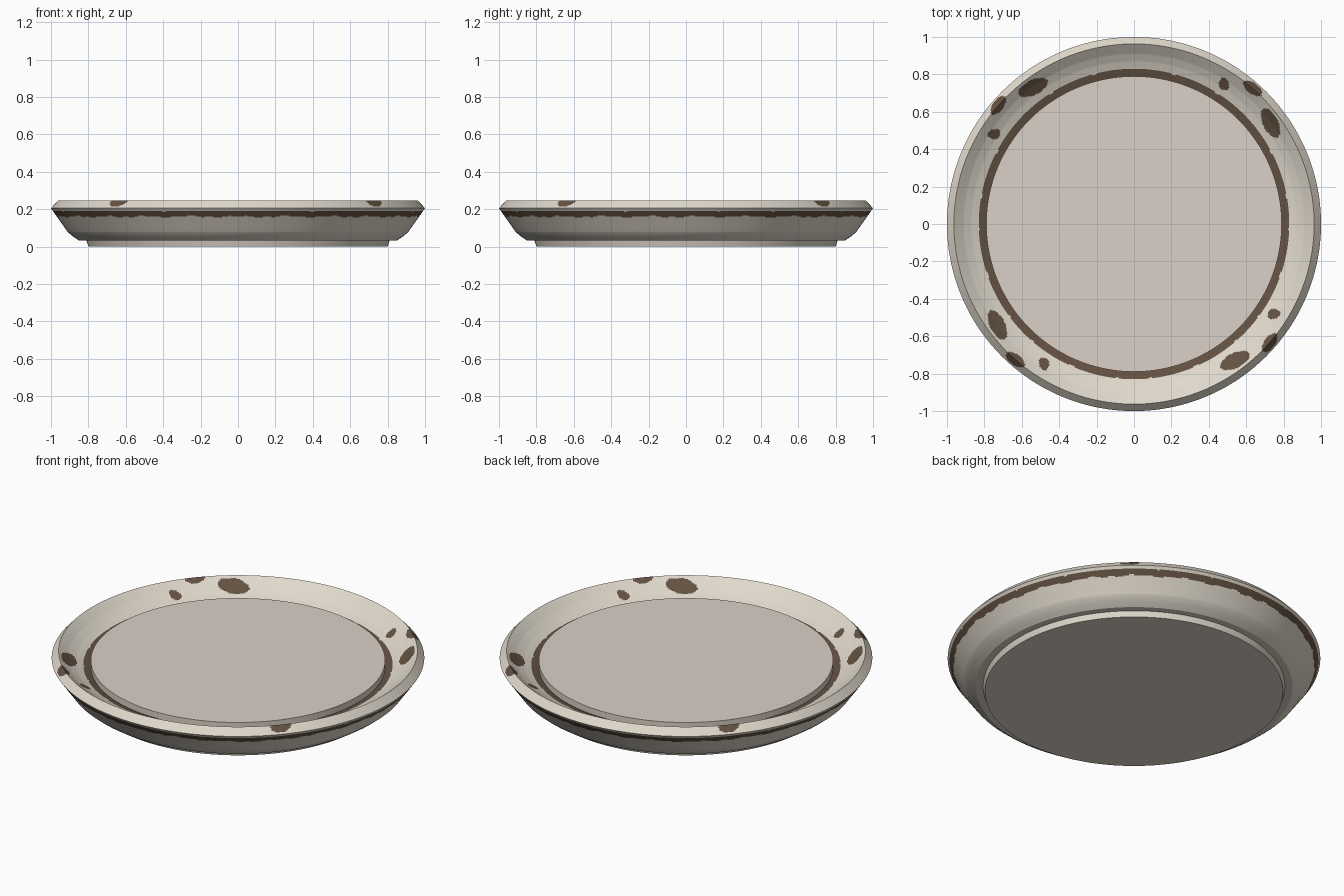
import bpy, bmesh, math

if "Cube" in bpy.data.objects:
    bpy.data.objects.remove(bpy.data.objects["Cube"])

SEG = 640


def material(name, srgb):
    lin = [((c / 255 + 0.055) / 1.055) ** 2.4 for c in srgb]
    m = bpy.data.materials.new(name)
    m.diffuse_color = (*lin, 1)
    m.use_nodes = True
    m.node_tree.nodes["Principled BSDF"].inputs["Base Color"].default_value = m.diffuse_color
    return m


cream = material("cream glaze", (224, 217, 204))
brown = material("brown glaze", (100, 82, 66))
pale = material("pale centre", (219, 209, 199))


def refine(points, step):
    """Split the outer part of a profile into short rows so paint can follow it."""
    out = [points[0]]
    for a, b in zip(points, points[1:]):
        n = 1
        if min(a[0], b[0]) > 0.78 and max(a[1], b[1]) > 0.1:
            n = max(1, round(math.dist(a, b) / step))
        for i in range(1, n + 1):
            t = i / n
            out.append((a[0] + (b[0] - a[0]) * t, a[1] + (b[1] - a[1]) * t))
    return out


def revolve(name, profile, mats, paint=None, seg=SEG):
    bm = bmesh.new()
    rings = []
    for r, z in profile:
        if r == 0:
            rings.append([bm.verts.new((0, 0, z))] * seg)
        else:
            rings.append([bm.verts.new((r * math.cos(2 * math.pi * i / seg),
                                        r * math.sin(2 * math.pi * i / seg), z))
                          for i in range(seg)])
    for a, b in zip(rings, rings[1:]):
        for i in range(seg):
            j = (i + 1) % seg
            f = bm.faces.new(dict.fromkeys((a[i], a[j], b[j], b[i])))
            if paint:
                f.normal_update()
                f.material_index = paint(f)
    bmesh.ops.recalc_face_normals(bm, faces=bm.faces)
    me = bpy.data.meshes.new(name)
    bm.to_mesh(me)
    bm.free()
    for m in mats:
        me.materials.append(m)
    ob = bpy.data.objects.new(name, me)
    bpy.context.collection.objects.link(ob)
    bpy.ops.object.select_all(action='DESELECT')
    ob.select_set(True)
    bpy.context.view_layer.objects.active = ob
    bpy.ops.object.shade_smooth_by_angle(angle=math.radians(25))
    return ob


# Painted spots: centre x, y, half length, half width, long-axis angle
SPOTS = [(0.73, 0.54, 0.085, 0.04, 116),
         (0.635, 0.725, 0.06, 0.029, 145),
         (0.48, 0.748, 0.034, 0.027, 110)]


def in_spot(x, y):
    for _ in range(4):
        for cx, cy, a, b, ang in SPOTS:
            c, s = math.cos(math.radians(ang)), math.sin(math.radians(ang))
            u, v = (x - cx) * c + (y - cy) * s, (y - cy) * c - (x - cx) * s
            if (u / a) ** 2 + (v / b) ** 2 < 1:
                return True
        x, y = -y, x
    return False


def plate_paint(f):
    p = f.calc_center_median()
    r, t = math.hypot(p.x, p.y), math.atan2(p.y, p.x)
    wobble = 0.003 * math.sin(23 * t) + 0.002 * math.sin(61 * t)
    outside = p.z < 0.205 and r > 0.8 + 0.75 * (p.z - 0.05)
    if outside and r > 0.93:                      # band under the rim
        return int(0.16 + wobble < p.z < 0.19 + wobble / 2)
    if p.z > 0.14 and 0.78 < r < 0.829 + wobble / 2:   # ring round the centre
        return 1
    return int(p.z > 0.16 and r > 0.83 and in_spot(p.x, p.y))


# Dish: foot, curved outside, bevelled rim, sloping inside wall, floor
dish = [(0, 0), (0.80, 0), (0.81, 0.032), (0.85, 0.032), (0.88, 0.052),
        (0.91, 0.077), (1.0, 0.205), (0.963, 0.245), (0.91, 0.204),
        (0.87, 0.181), (0.83, 0.164), (0.785, 0.152), (0, 0.152)]
revolve("dish", refine(dish, 0.006), [cream, brown], plate_paint)

# Raised centre disc
revolve("centre_disc", [(0, 0.153), (0.79, 0.153), (0.79, 0.19), (0, 0.19)], [pale], seg=160)
